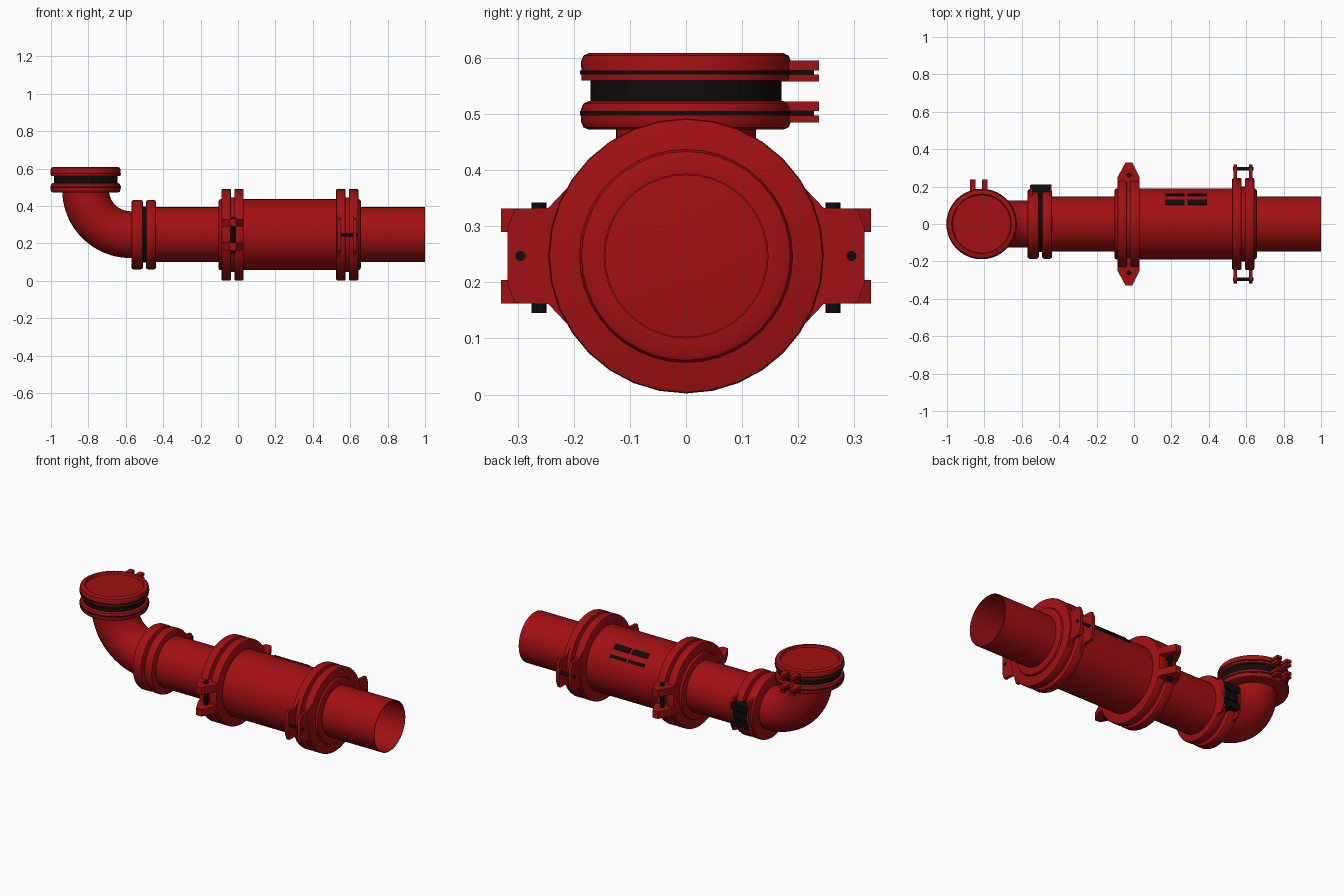
import bpy, bmesh
from math import pi, sin, cos, radians
from mathutils import Matrix, Vector

cube = bpy.data.objects.get("Cube")
if cube:
    bpy.data.objects.remove(cube)


def material(name, color):
    m = bpy.data.materials.new(name)
    m.use_nodes = True
    m.diffuse_color = color
    m.node_tree.nodes["Principled BSDF"].inputs["Base Color"].default_value = color
    return m


RED = material("deep red", (0.36, 0.005, 0.006, 1))
BLACK = material("black", (0.004, 0.004, 0.004, 1))
AXIS = 0.247        # height of the main pipe axis
ELBOW_X = -0.815    # position of the upright outlet
BEND = 0.24
T = Matrix.Translation


def finish(name, bm, mat):
    bmesh.ops.recalc_face_normals(bm, faces=bm.faces)
    me = bpy.data.meshes.new(name)
    bm.to_mesh(me)
    bm.free()
    ob = bpy.data.objects.new(name, me)
    bpy.context.collection.objects.link(ob)
    me.materials.append(mat)
    bpy.ops.object.select_all(action='DESELECT')
    ob.select_set(True)
    bpy.context.view_layer.objects.active = ob
    bpy.ops.object.shade_smooth_by_angle(angle=radians(30))
    return ob


def loft(name, rings, mat, caps=True, n=40):
    """Skin a list of (matrix, radius) circles."""
    bm = bmesh.new()
    loops = [[bm.verts.new(m @ Vector((r * cos(2 * pi * i / n), r * sin(2 * pi * i / n), 0)))
              for i in range(n)] for m, r in rings]
    for a, b in zip(loops, loops[1:]):
        for i in range(n):
            j = (i + 1) % n
            bm.faces.new((a[i], a[j], b[j], b[i]))
    if caps:
        bm.faces.new(loops[0])
        bm.faces.new(loops[-1])
    return finish(name, bm, mat)


def along_x(name, profile, mat=RED, **kw):
    return loft(name, [(T((x, 0, AXIS)) @ Matrix.Rotation(pi / 2, 4, 'Y'), r)
                       for x, r in profile], mat, **kw)


def along_z(name, profile, mat=RED, **kw):
    return loft(name, [(T((ELBOW_X, 0, z)), r) for z, r in profile], mat, **kw)


def rounded(a, b, r, c):
    """Disc profile with softened rims."""
    return [(a, r - c), (a + c * .3, r - c * .3), (a + c, r),
            (b - c, r), (b - c * .3, r - c * .3), (b, r - c)]


def prism(name, pts, lo, hi, axis, mat=RED):
    """Extrude an outline along x (outline in y,z) or z (outline in x,y)."""
    put = (lambda p, d: (d, *p)) if axis == 'x' else (lambda p, d: (*p, d))
    bm = bmesh.new()
    a = [bm.verts.new(put(p, lo)) for p in pts]
    b = [bm.verts.new(put(p, hi)) for p in pts]
    bm.faces.new(a)
    bm.faces.new(b)
    for i in range(len(pts)):
        j = (i + 1) % len(pts)
        bm.faces.new((a[i], a[j], b[j], b[i]))
    return finish(name, bm, mat)


def box(name, x, y, z, mat=RED):
    pts = [(x[0], y[0]), (x[1], y[0]), (x[1], y[1]), (x[0], y[1])]
    return prism(name, pts, z[0], z[1], 'z', mat)


def rod(name, start, end, r, axis):
    m = Matrix.Rotation(pi / 2, 4, 'Y') if axis == 'x' else Matrix()
    return loft(name, [(T(start) @ m, r), (T(end) @ m, r)], BLACK, n=12)


# Pipes: open outlet, wide body and inlet
along_x("outlet_pipe", [(0.62, 0.147), (1, 0.147), (1, 0.144), (0.62, 0.144)], caps=False)
along_x("outlet_baffle", [(0.62, 0.147), (0.63, 0.147)])
along_x("main_body", [(-0.09, 0.15), (-0.09, 0.19), (0.62, 0.19)])
along_x("inlet_pipe", [(-0.5, 0.147), (-0.08, 0.147)])

# Elbow sweeping up to the round outlet head
pivot = T((ELBOW_X + BEND, 0, AXIS + BEND))
loft("elbow", [(pivot @ Matrix.Rotation(pi / 2 * i / 16, 4, 'Y') @ T((0, 0, -BEND))
                @ Matrix.Rotation(pi / 2, 4, 'Y'), 0.125) for i in range(17)], RED)
along_x("elbow_neck", [(-0.58, 0.125), (-0.5, 0.125)])

# Small clamp between elbow and inlet
for label, a, b in (("left", -0.57, -0.508), ("right", -0.492, -0.438)):
    along_x("small_clamp_" + label, rounded(a, b, 0.186, 0.012))
along_x("small_clamp_seal", [(-0.515, 0.15), (-0.485, 0.15)], BLACK)
for i in range(3):
    z = 0.185 + i * 0.05
    box("small_clamp_latch", (-0.55, -0.44), (0.14, 0.21 if i != 1 else 0.2), (z, z + 0.036), BLACK)
box("small_clamp_latch_plate", (-0.53, -0.46), (0.14, 0.195), (0.185, 0.32), BLACK)
for x in (-0.556, -0.452):
    prism("small_clamp_lug", [(0.12, 0.36), (0.19, 0.345), (0.208, 0.31),
                              (0.208, 0.185), (0.19, 0.15), (0.12, 0.135)], x, x + 0.012, 'x')

# Large clamps: two flanges each with a groove between
for label, x0 in (("middle", -0.088), ("outer", 0.525)):
    for a in (x0, x0 + 0.068):
        along_x(label + "_clamp_flange", rounded(a, a + 0.05, 0.245, 0.006), n=32)
    along_x(label + "_clamp_groove", [(x0 + 0.04, 0.2), (x0 + 0.08, 0.2)])
along_x("middle_clamp_collar", rounded(-0.104, -0.07, 0.19, 0.012))
along_x("outer_clamp_collar", [(0.63, 0.19), (0.645, 0.19), (0.653, 0.186),
                               (0.657, 0.178), (0.657, 0.147)], caps=False)

for s in (1, -1):
    # Middle clamp: stacked tapering lugs joined by an upright bolt
    outline = [(-0.088, s * 0.17), (-0.088, s * 0.25), (-0.045, s * 0.33),
               (-0.01, s * 0.33), (0.03, s * 0.25), (0.03, s * 0.17)]
    for z in (0.162, 0.29):
        prism("middle_clamp_lug", outline, z, z + 0.042, 'z')
    rod("middle_clamp_bolt", (-0.027, s * 0.262, 0.145), (-0.027, s * 0.262, 0.342), 0.013, 'z')

    # Outer clamp: facing ear plates joined by a sideways bolt
    ear = [(s * y, AXIS + k * z) for k, pts in
           ((1, ((0.18, 0.155), (0.245, 0.086), (0.305, 0.084), (0.318, 0.05))),
            (-1, ((0.318, 0.05), (0.305, 0.084), (0.245, 0.086), (0.18, 0.155))))
           for y, z in pts]
    for x in (0.533, 0.615):
        prism("outer_clamp_ear", ear, x, x + 0.018, 'x')
    rod("outer_clamp_bolt", (0.528, s * 0.295, AXIS), (0.638, s * 0.295, AXIS), 0.009, 'x')

# Outlet head: two banded discs around a dark drum, shallow recessed lid
along_z("head_lower_disc", rounded(0.472, 0.523, 0.187, 0.014))
along_z("head_drum", [(0.515, 0.17), (0.565, 0.17)], BLACK)
along_z("head_upper_disc", [(0.56, 0.15), (0.56, 0.186), (0.594, 0.187), (0.604, 0.183),
                            (0.609, 0.172), (0.609, 0.16), (0.597, 0.155)])
for z in (0.497, 0.57):
    along_z("head_band", [(z, 0.1885), (z + 0.008, 0.1885)], BLACK)
    for x in (-0.877, -0.813):
        box("head_lug_lower", (x, x + 0.03), (0.15, 0.237), (z - 0.012, z))
        box("head_lug_upper", (x, x + 0.03), (0.15, 0.237), (z + 0.008, z + 0.025))
        box("head_lug_spacer", (x + 0.003, x + 0.027), (0.15, 0.228), (z, z + 0.008), BLACK)

# Slotted vents on the upper rear of the body
for label, angle, half in (("upper", 37.5, 0.016), ("lower", 55, 0.009)):
    for x in (0.165, 0.285):
        vent = box(label + "_vent", (x, x + 0.105), (-half, half), (0.185, 0.194), BLACK)
        vent.matrix_world = T((0, 0, AXIS)) @ Matrix.Rotation(-radians(angle), 4, 'X')
